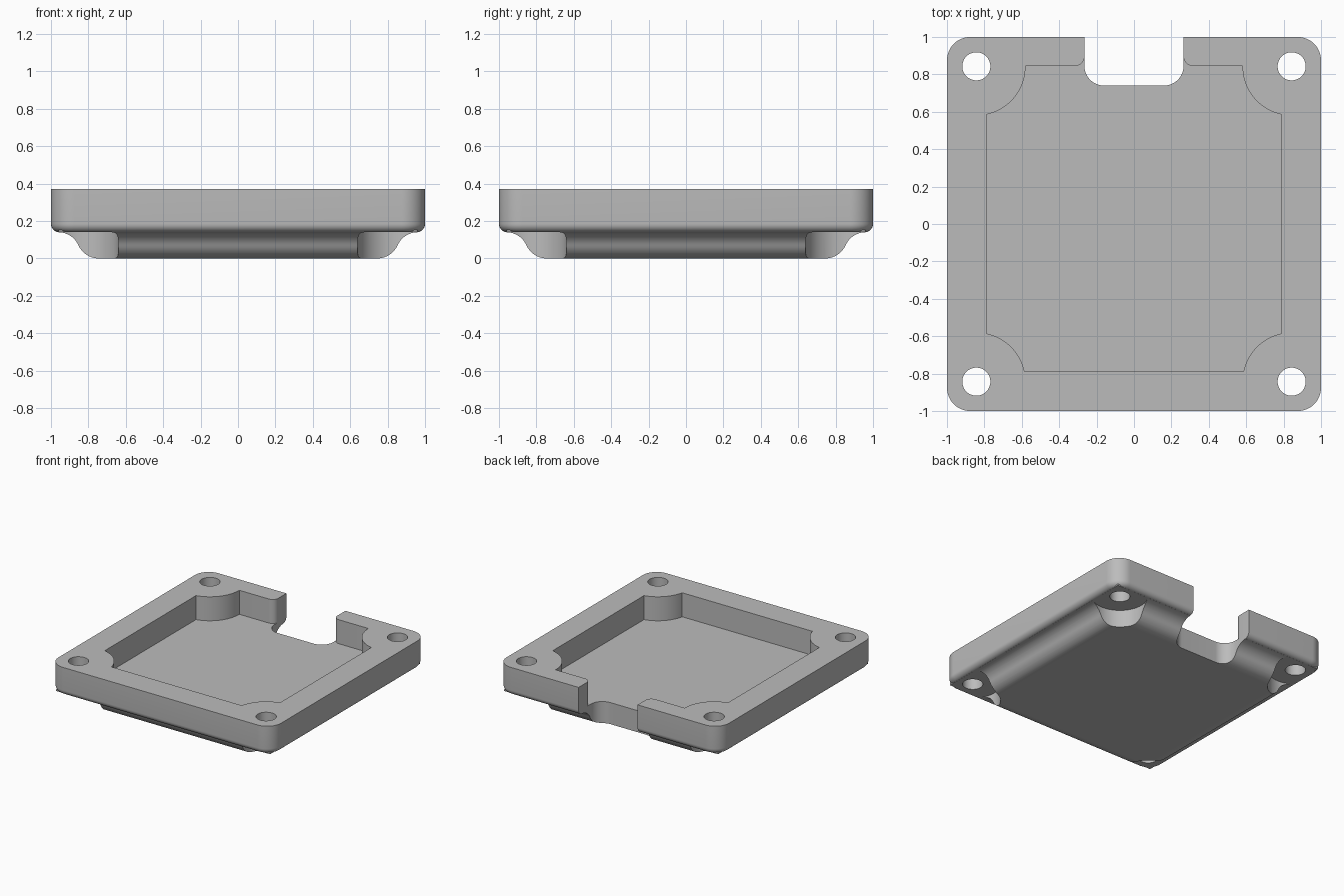
import bpy, bmesh
from math import cos, sin, pi, sqrt, asin

old = bpy.data.objects.get("Cube")
if old:
    bpy.data.objects.remove(old, do_unlink=True)

TOP, FLOOR, STEP = 0.37, 0.175, 0.14   # rim, pocket floor, underside of the rim
HOLE = 0.843                           # bolt hole offset from the centre

grey = bpy.data.materials.new("plain grey")
grey.use_nodes = True
colour = (0.5, 0.5, 0.5, 1)
grey.diffuse_color = colour
grey.node_tree.nodes["Principled BSDF"].inputs["Base Color"].default_value = colour


def arc(cx, cy, r, a0, a1, n=16):
    return [(cx + r * cos(a0 + (a1 - a0) * i / n), cy + r * sin(a0 + (a1 - a0) * i / n))
            for i in range(n + 1)]


def rounded_square(half, r):
    c = half - r
    pts = []
    for k, (sx, sy) in enumerate([(1, 1), (-1, 1), (-1, -1), (1, -1)]):
        pts += arc(sx * c, sy * c, r, k * pi / 2, (k + 1) * pi / 2)
    return pts


def loft(name, rings):
    """Solid through a list of (outline, z) rings with equal point counts."""
    bm = bmesh.new()
    loops = [[bm.verts.new((x, y, z)) for x, y in pts] for pts, z in rings]
    for a, b in zip(loops, loops[1:]):
        for i in range(len(a)):
            j = (i + 1) % len(a)
            bm.faces.new((a[i], a[j], b[j], b[i]))
    bm.faces.new(loops[0][::-1])
    bm.faces.new(loops[-1])
    bmesh.ops.recalc_face_normals(bm, faces=bm.faces)
    mesh = bpy.data.meshes.new(name)
    bm.to_mesh(mesh)
    bm.free()
    mesh.materials.append(grey)
    obj = bpy.data.objects.new(name, mesh)
    bpy.context.collection.objects.link(obj)
    return obj


def prism(name, pts, z0, z1):
    return loft(name, [(pts, z0), (pts, z1)])


def combine(obj, tool, operation):
    mod = obj.modifiers.new(tool.name, "BOOLEAN")
    mod.operation, mod.object, mod.solver = operation, tool, "EXACT"
    deps = bpy.context.evaluated_depsgraph_get()
    mesh = bpy.data.meshes.new_from_object(obj.evaluated_get(deps))
    obj.modifiers.clear()
    obj.data = mesh
    bpy.data.objects.remove(tool, do_unlink=True)


# Rim slab with rounded corners and a rounded lower edge
fillet, corner = 0.045, 0.125
rings = []
for i in range(9):
    t = i / 8 * pi / 2
    inset = fillet * (1 - sin(t))
    rings.append((rounded_square(1 - inset, corner - inset), STEP + fillet * (1 - cos(t))))
rings.append((rounded_square(1, corner), TOP))
body = loft("housing_cover", rings)

# Raised underside: rounded bottom edge flowing into a concave cove
bend = 1.15
r = STEP / (2 * (1 - cos(bend)))
x0 = 0.745
xe = x0 + 2 * r * sin(bend)
profile = [(x0 + r * sin(bend * i / 10), r * (1 - cos(bend * i / 10))) for i in range(11)]
profile += [(xe - r * sin(bend * i / 10), STEP - r * (1 - cos(bend * i / 10)))
            for i in range(9, -1, -1)]
profile.append((xe, STEP + 0.012))
foot = loft("underside", [([(w, w), (-w, w), (-w, -w), (w, -w)], z) for w, z in profile])

# Clearance around each bolt on the underside
corners = [(sx * HOLE, sy * HOLE) for sx in (-1, 1) for sy in (-1, 1)]
for cx, cy in corners:
    combine(foot, prism("clearance", arc(cx, cy, 0.205, 0, 2 * pi, 64)[:-1], -0.1, STEP), "DIFFERENCE")
combine(body, foot, "UNION")

# Pocket outline: bosses around the bolts, filleted mouth at the back
boss, side, back, mouth, mf = 0.263, 0.788, 0.845, 0.265, 0.05
dx = asin((HOLE - side) / boss)
db = asin((back - HOLE) / boss)
right = arc(HOLE, -HOLE, boss, pi - dx, pi / 2 + dx)
right += arc(HOLE, HOLE, boss, 1.5 * pi - dx, pi - db)
right += arc(mouth + mf, back + mf, mf, 1.5 * pi, pi, 8)
pocket = right + [(-x, y) for x, y in reversed(right)]
combine(body, prism("pocket", pocket, FLOOR, 0.6), "DIFFERENCE")

# Notch through the back wall and floor
nr = 0.105
half = arc(mouth - nr, 0.74 + nr, nr, 1.5 * pi, 2 * pi) + [(mouth, 1.2)]
notch = half + [(-x, y) for x, y in reversed(half)]
combine(body, prism("notch", notch, -0.2, 0.6), "DIFFERENCE")

# Bolt holes
for cx, cy in corners:
    combine(body, prism("bolt_hole", arc(cx, cy, 0.075, 0, 2 * pi, 48)[:-1], -0.2, 0.6), "DIFFERENCE")

bpy.ops.object.select_all(action="DESELECT")
body.select_set(True)
bpy.context.view_layer.objects.active = body
bpy.ops.object.shade_smooth_by_angle(angle=0.5)
